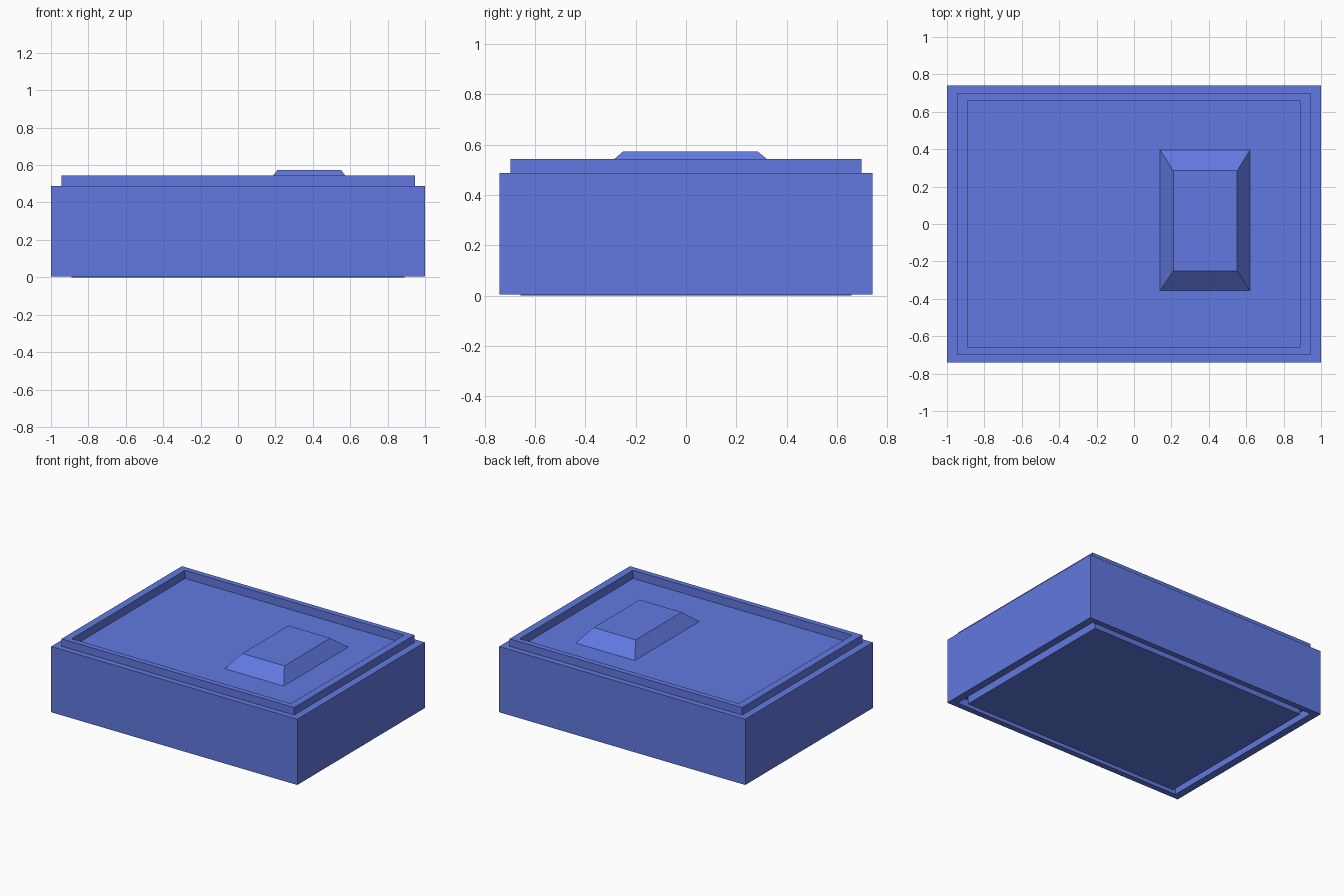
import bpy, bmesh

if "Cube" in bpy.data.objects:
    bpy.data.objects.remove(bpy.data.objects["Cube"])

blue = bpy.data.materials.new("blue_plastic")
blue.diffuse_color = (0.12, 0.19, 0.75, 1)
blue.use_nodes = True
blue.node_tree.nodes["Principled BSDF"].inputs["Base Color"].default_value = blue.diffuse_color


def stack(name, loops, cap_bottom=True):
    """Skin a run of rectangles (x0, x1, y0, y1, z) and cap the ends."""
    bm = bmesh.new()
    rings = [[bm.verts.new(p) for p in ((x0, y0, z), (x1, y0, z), (x1, y1, z), (x0, y1, z))]
             for x0, x1, y0, y1, z in loops]
    for a, b in zip(rings, rings[1:]):
        for i in range(4):
            j = (i + 1) % 4
            bm.faces.new((a[i], a[j], b[j], b[i]))
    bm.faces.new(rings[-1])
    if cap_bottom:
        bm.faces.new(rings[0][::-1])
    mesh = bpy.data.meshes.new(name)
    bm.to_mesh(mesh)
    bm.free()
    mesh.materials.append(blue)
    obj = bpy.data.objects.new(name, mesh)
    bpy.context.collection.objects.link(obj)
    return obj


def centred(size, z):
    hx, hy = size
    return (-hx, hx, -hy, hy, z)


outer, rim, inner = (1.0, 0.74), (0.945, 0.698), (0.89, 0.658)
FLOOR = 0.483

# Box body: raised base, stacking groove, outer walls, raised rim, sunken top
stack("box_body", [
    centred(inner, 0.0), centred(inner, 0.062),
    centred(rim, 0.062), centred(rim, 0.005),
    centred(outer, 0.005), centred(outer, 0.488),
    centred(rim, 0.488), centred(rim, 0.543),
    centred(inner, 0.543), centred(inner, FLOOR),
])

# Bevelled raised pad on the sunken top
stack("top_pad", [
    (0.14, 0.62, -0.355, 0.395, FLOOR),
    (0.21, 0.552, -0.25, 0.285, 0.573),
], cap_bottom=False)
